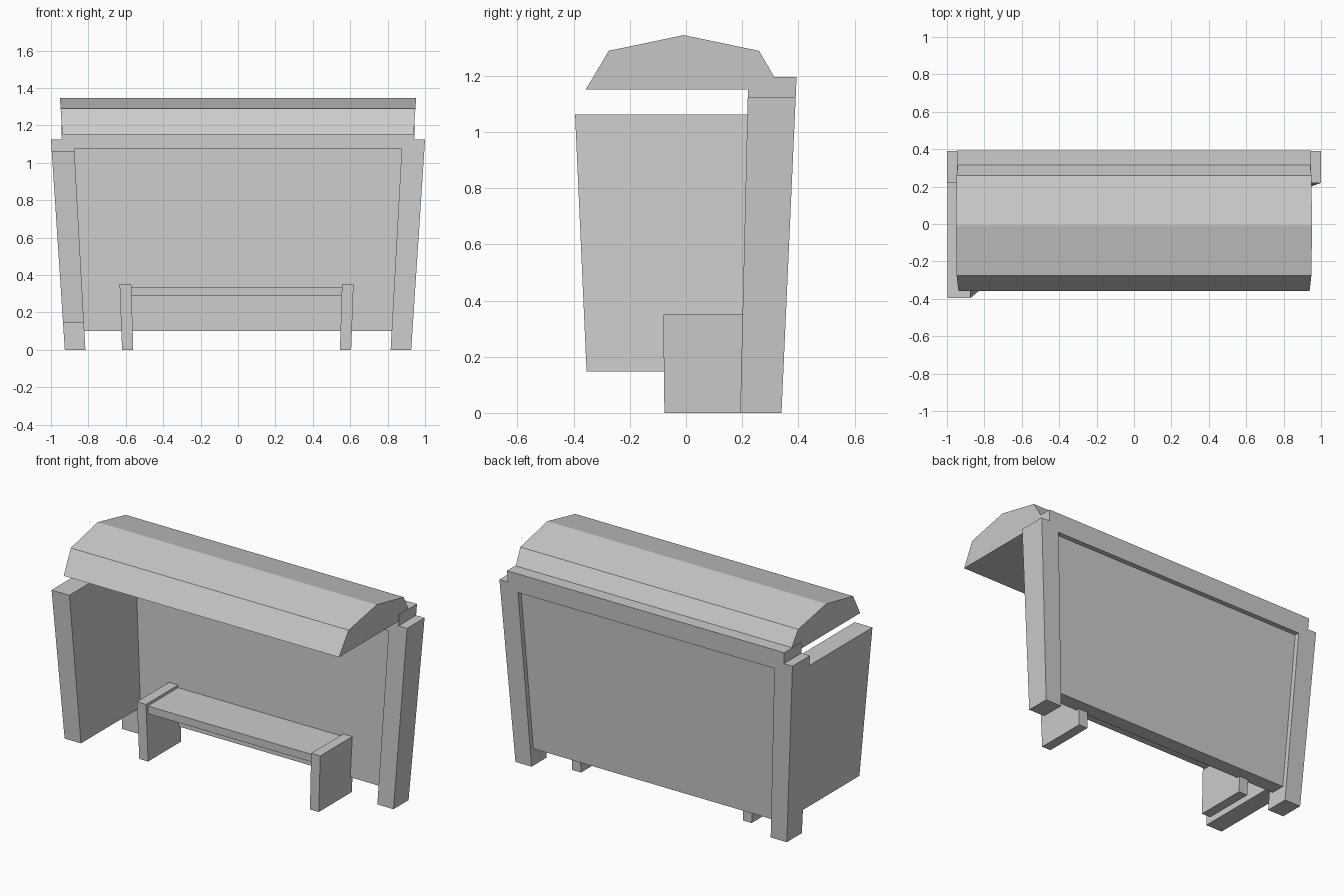
import bpy
import bmesh

cube = bpy.data.objects.get("Cube")
if cube:
    bpy.data.objects.remove(cube, do_unlink=True)

grey = bpy.data.materials.new("plain_grey")
grey.use_nodes = True
colour = (0.6, 0.6, 0.6, 1)
grey.diffuse_color = colour
grey.node_tree.nodes["Principled BSDF"].inputs["Base Color"].default_value = colour


def prism(name, outline, near, far, along):
    """Extrude a (side, height) outline along x or y; end planes lean with height."""
    bm = bmesh.new()
    rings = []
    for end in (near, far):
        ring = []
        for s, z in outline:
            d = end(z)
            ring.append(bm.verts.new((d, s, z) if along == "x" else (s, d, z)))
        rings.append(ring)
    a, b = rings
    bm.faces.new(a)
    bm.faces.new(b[::-1])
    for i in range(len(a)):
        j = (i + 1) % len(a)
        bm.faces.new((a[j], a[i], b[i], b[j]))
    bmesh.ops.recalc_face_normals(bm, faces=bm.faces)
    mesh = bpy.data.meshes.new(name)
    bm.to_mesh(mesh)
    bm.free()
    mesh.materials.append(grey)
    obj = bpy.data.objects.new(name, mesh)
    bpy.context.collection.objects.link(obj)
    return obj


def mirrored(half):
    return half + [(-s, z) for s, z in reversed(half)]


# Leaning planes shared by the parts
def frame_front(z): return 0.193 + 0.024 * z
def frame_back(z): return 0.34 + 0.045 * z
def panel_front(z): return frame_front(z) + 0.03
def panel_back(z): return frame_back(z) - 0.03
def post_outer(z): return 0.926 + 0.0658 * z
def post_inner(z): return 0.816 + 0.055 * z
def roof_end(z): return 0.939 + 0.068 * (z - 1.151)


# Back frame: two posts and the top beam in one piece
beam_low, post_top, beam_top = 1.077, 1.125, 1.195
half_frame = [(post_inner(beam_low), beam_low), (post_inner(0), 0), (post_outer(0), 0),
              (post_outer(post_top), post_top), (0.942, post_top), (0.946, beam_top)]
prism("back_frame", mirrored(half_frame), frame_front, frame_back, "y")

# Back panel, recessed within the frame on both faces
half_panel = [(post_inner(z), z) for z in (0.1, beam_low)]
prism("back_panel", mirrored(half_panel), panel_front, panel_back, "y")

# Side wall on one side only
low, high = 0.147, 1.063
wall = [(-0.354, low), (frame_front(low), low), (frame_front(high), high), (-0.395, high)]
prism("side_wall", wall, lambda z: -post_outer(z), lambda z: -post_inner(z), "x")

# Faceted roof
roof = [(-0.357, 1.151), (-0.275, 1.289), (-0.008, 1.345), (0.26, 1.289), (0.34, 1.151)]
prism("roof", roof, lambda z: -roof_end(z), roof_end, "x")

# Bench supports and seat
centre = -0.0075
support = [(-0.077, 0), (0.245, 0), (0.252, 0.351), (-0.081, 0.351)]
for side, name in ((-1, "right"), (1, "left")):
    prism(name + "_bench_support", support,
          lambda z: centre + side * (0.5525 + 0.031 * z),
          lambda z: centre + side * (0.6125 + 0.037 * z), "x")
seat = [(-0.063, 0.287), (0.235, 0.287), (0.235, 0.335), (-0.064, 0.335)]
prism("bench_seat", seat, lambda z: centre - 0.57, lambda z: centre + 0.57, "x")
